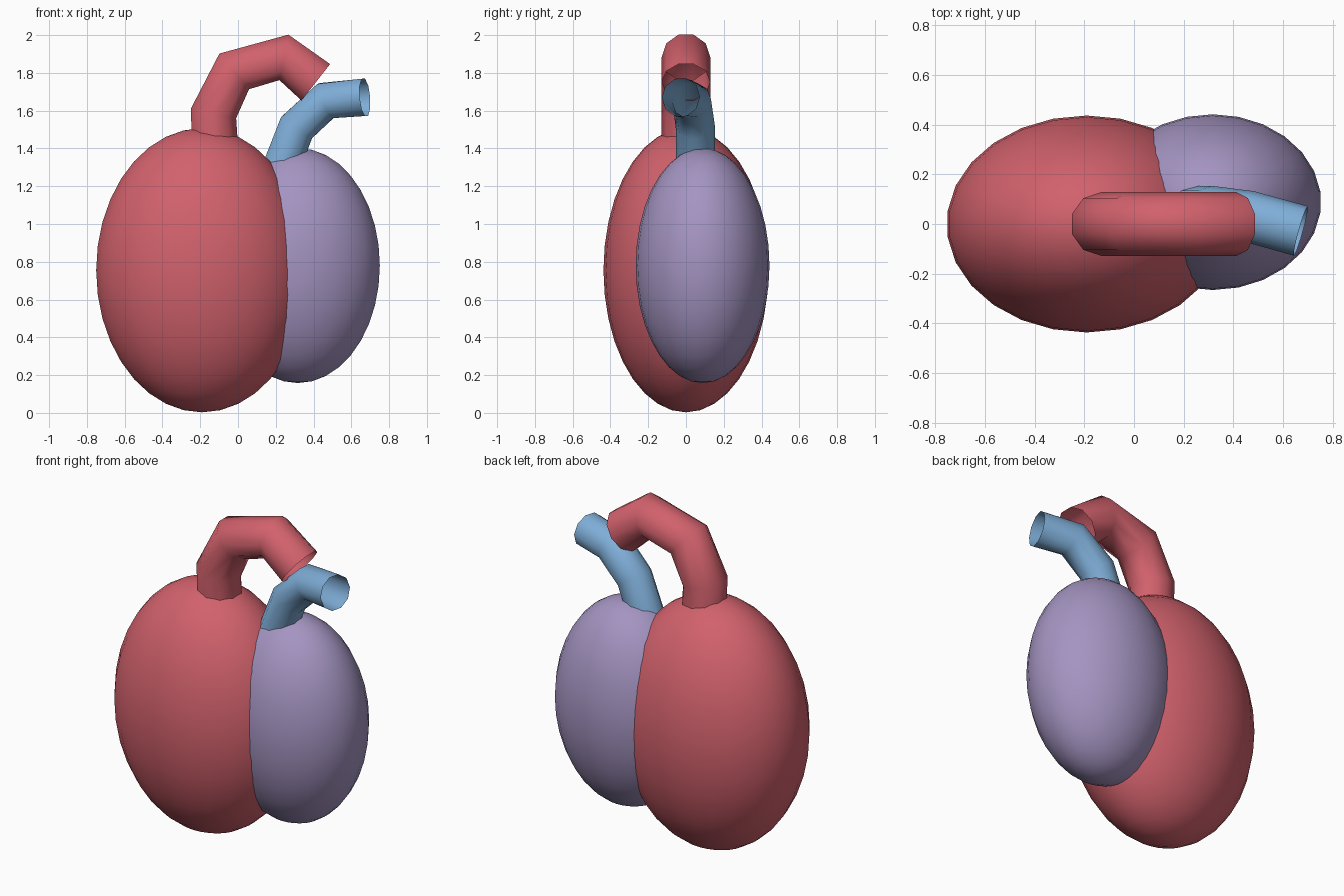
import bpy, bmesh, math
from mathutils import Vector, Matrix

cube = bpy.data.objects.get("Cube")
if cube:
    bpy.data.objects.remove(cube, do_unlink=True)


def material(name, rgb):
    m = bpy.data.materials.new(name)
    m.use_nodes = True
    m.diffuse_color = (*rgb, 1)
    m.node_tree.nodes["Principled BSDF"].inputs["Base Color"].default_value = (*rgb, 1)
    return m


red = material("muscle red", (0.64, 0.12, 0.15))
purple = material("soft purple", (0.37, 0.295, 0.53))
blue = material("vein blue", (0.21, 0.42, 0.68))


def finish(name, bm, mat):
    bmesh.ops.recalc_face_normals(bm, faces=bm.faces)
    for f in bm.faces:
        f.smooth = True
    mesh = bpy.data.meshes.new(name)
    bm.to_mesh(mesh)
    bm.free()
    mesh.materials.append(mat)
    bpy.context.collection.objects.link(bpy.data.objects.new(name, mesh))


def ellipsoid(name, centre, radii, mat):
    bm = bmesh.new()
    place = Matrix.Translation(centre) @ Matrix.Diagonal((*radii, 1))
    bmesh.ops.create_uvsphere(bm, u_segments=26, v_segments=18, radius=1, matrix=place)
    finish(name, bm, mat)


def tube(name, path, radius, mat, sides=10):
    """Open-ended tube with equal rings set square to the path."""
    bm = bmesh.new()
    pts = [Vector(p) for p in path]
    rings = []
    for i, p in enumerate(pts):
        steps = [(b - a).normalized() for a, b in zip(pts, pts[1:])]
        along = (steps[max(i - 1, 0)] + steps[min(i, len(steps) - 1)]).normalized()
        across = Vector((0, 1, 0))
        across = (across - along * across.dot(along)).normalized()
        up = along.cross(across)
        angles = [2 * math.pi * k / sides for k in range(sides)]
        rings.append([bm.verts.new(p + radius * (across * math.cos(a) + up * math.sin(a)))
                      for a in angles])
    for lower, upper in zip(rings, rings[1:]):
        for k in range(sides):
            j = (k + 1) % sides
            bm.faces.new((lower[k], lower[j], upper[j], upper[k]))
    finish(name, bm, mat)


# Two overlapping chambers
ellipsoid("large_chamber", (-0.19, 0, 0.755), (0.565, 0.437, 0.752), red)
ellipsoid("small_chamber", (0.317, 0.088, 0.78), (0.437, 0.354, 0.622), purple)

# Arched artery rising from the large chamber
tube("arched_artery", [(-0.115, 0, 1.3), (-0.13, 0, 1.585), (-0.02, 0, 1.808),
                       (0.243, 0, 1.882), (0.412, 0, 1.75)], 0.129, red)

# Bent vein rising from the small chamber
tube("bent_vein", [(0.21, 0.05, 1.25), (0.31, 0.05, 1.51),
                   (0.465, 0.03, 1.653), (0.672, -0.028, 1.671)], 0.104, blue)
